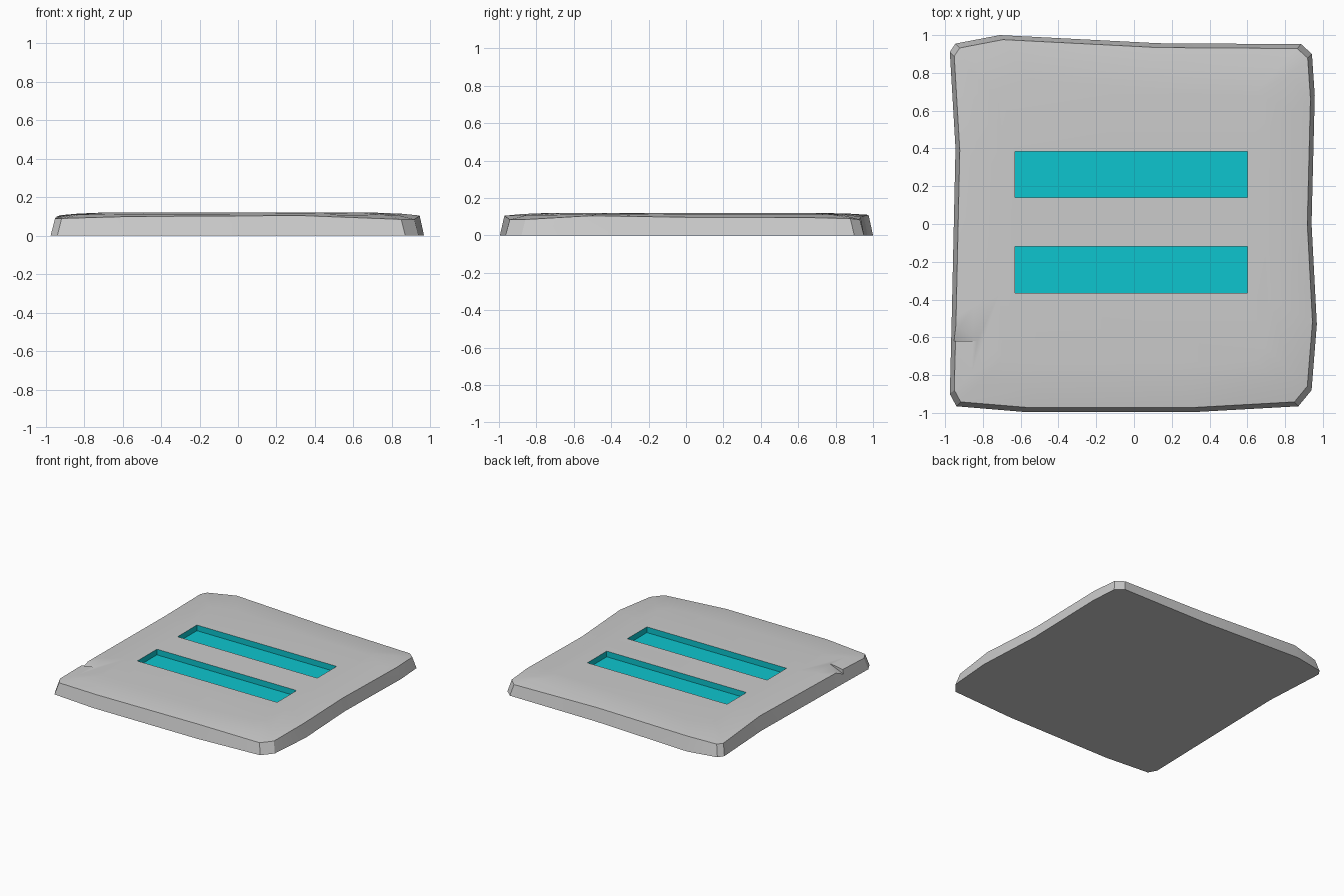
import bpy, bmesh
from mathutils import Vector

if "Cube" in bpy.data.objects:
    bpy.data.objects.remove(bpy.data.objects["Cube"])

# Outline of the worn stone slab: x, y at the ground and height of the rim
OUTLINE = [
    (-.975, -.90, .09), (-.94, -.965, .09), (-.58, -.995, .10), (.33, -.995, .105),
    (.87, -.965, .085), (.94, -.88, .085), (.968, -.53, .105), (.94, 0, .097),
    (.957, .68, .095), (.942, .90, .09), (.885, .952, .085), (.13, .957, .10),
    (-.71, 1.0, .11), (-.945, .955, .09), (-.975, .91, .088), (-.945, .40, .107),
    (-.965, -.50, .10)]


def mesh_object(name, bm):
    bmesh.ops.recalc_face_normals(bm, faces=bm.faces)
    me = bpy.data.meshes.new(name)
    bm.to_mesh(me)
    bm.free()
    ob = bpy.data.objects.new(name, me)
    bpy.context.collection.objects.link(ob)
    return ob


def loft(name, rings):
    bm = bmesh.new()
    rows = [[bm.verts.new(p) for p in ring] for ring in rings]
    n = len(rows[0])
    for a, b in zip(rows, rows[1:]):
        for i in range(n):
            j = (i + 1) % n
            bm.faces.new((a[i], a[j], b[j], b[i]))
    bm.faces.new(rows[0][::-1])
    bm.faces.new(rows[-1])
    return mesh_object(name, bm)


def cut(target, cutter, mode='INDEX'):
    mod = target.modifiers.new("cut", 'BOOLEAN')
    mod.operation = 'DIFFERENCE'
    mod.solver = 'EXACT'
    mod.material_mode = mode
    mod.object = cutter
    bpy.context.view_layer.objects.active = target
    bpy.ops.object.modifier_apply(modifier=mod.name)
    bpy.data.objects.remove(cutter)


# Slab: leaning sides, gently domed shoulder, flat middle
slab = loft("stone_slab", [
    [(x, y, 0) for x, y, z in OUTLINE],
    [(x * .976, y * .976, z) for x, y, z in OUTLINE],
    [(x * .88, y * .88, z * .3 + .083) for x, y, z in OUTLINE],
    [(x * .74, y * .74, .12) for x, y, z in OUTLINE]])
slab.data.materials.append(None)

# Chip in the left edge
a, b, c = Vector((-.82, -.62, .117)), Vector((-.96, -.62, .06)), Vector((-.955, -.51, .105))
chip = [a, a + (b - a) * 1.5, a + (c - a) * 1.5]
cut(slab, loft("chip_cutter", [chip, [p + Vector((0, 0, .2)) for p in chip]]))

# Two cyan slots
cyan = bpy.data.materials.new("cyan_glow")
cyan.diffuse_color = (.004, .56, .62, 1)
cyan.use_nodes = True
cyan.node_tree.nodes["Principled BSDF"].inputs["Base Color"].default_value = cyan.diffuse_color
for y0, y1 in ((-.365, -.12), (.14, .383)):
    rect = [(-.63, y0), (.60, y0), (.60, y1), (-.63, y1)]
    slot = loft("slot_cutter", [[(x, y, z) for x, y in rect] for z in (.075, .2)])
    slot.data.materials.append(cyan)
    cut(slab, slot, 'TRANSFER')

# Smooth the worn top, keep rim and slots crisp
bpy.ops.object.select_all(action='DESELECT')
slab.select_set(True)
bpy.context.view_layer.objects.active = slab
bpy.ops.object.shade_smooth_by_angle(angle=.5)
